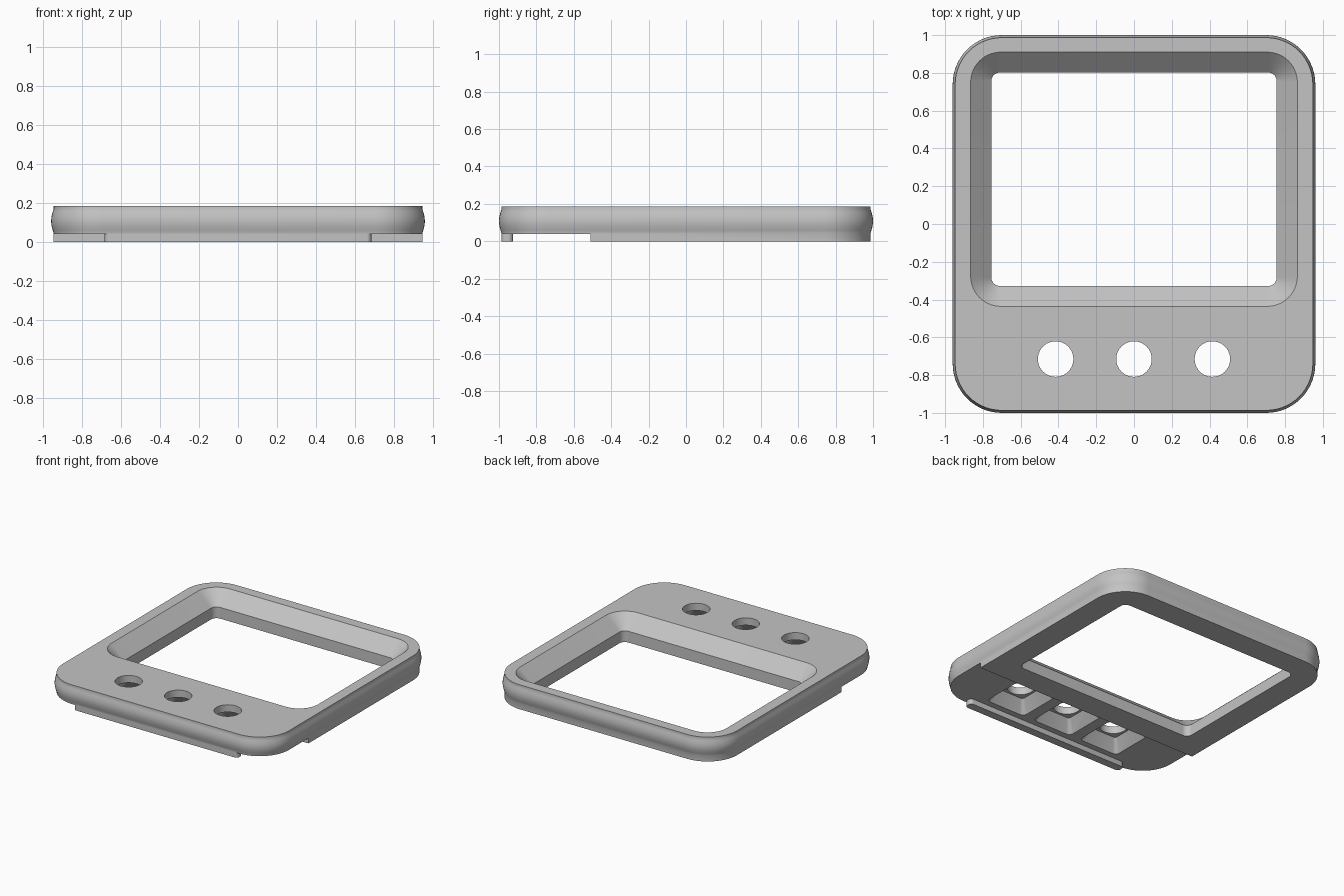
import bpy, bmesh, math

cube = bpy.data.objects.get("Cube")
if cube:
    bpy.data.objects.remove(cube, do_unlink=True)

grey = bpy.data.materials.new("plain grey")
grey.use_nodes = True
colour = (0.55, 0.55, 0.55, 1)
grey.diffuse_color = colour
grey.node_tree.nodes["Principled BSDF"].inputs["Base Color"].default_value = colour


def rounded_rect(cx, cy, half_x, half_y, radius, z, steps=14):
    """Counter-clockwise rounded rectangle at height z."""
    points = []
    for corner, (sx, sy) in enumerate([(1, 1), (-1, 1), (-1, -1), (1, -1)]):
        for i in range(steps + 1):
            a = math.pi / 2 * (corner + i / steps)
            points.append((cx + sx * (half_x - radius) + radius * math.cos(a),
                           cy + sy * (half_y - radius) + radius * math.sin(a), z))
    return points


def loft(name, rings, closed=False):
    """Skin a stack of rings; closed joins last to first, otherwise caps the ends."""
    bm = bmesh.new()
    loops = [[bm.verts.new(p) for p in ring] for ring in rings]
    pairs = list(zip(loops, loops[1:]))
    if closed:
        pairs.append((loops[-1], loops[0]))
    else:
        bm.faces.new(loops[0][::-1])
        bm.faces.new(loops[-1])
    for low, high in pairs:
        n = len(low)
        for i in range(n):
            j = (i + 1) % n
            bm.faces.new((low[i], low[j], high[j], high[i]))
    bmesh.ops.recalc_face_normals(bm, faces=bm.faces)
    mesh = bpy.data.meshes.new(name)
    bm.to_mesh(mesh)
    bm.free()
    mesh.materials.append(grey)
    obj = bpy.data.objects.new(name, mesh)
    bpy.context.collection.objects.link(obj)
    return obj


def activate(obj):
    bpy.ops.object.select_all(action='DESELECT')
    obj.select_set(True)
    bpy.context.view_layer.objects.active = obj


def cut(target, cutter):
    mod = target.modifiers.new("cut", 'BOOLEAN')
    mod.operation = 'DIFFERENCE'
    mod.solver = 'EXACT'
    mod.object = cutter
    activate(target)
    bpy.ops.object.modifier_apply(modifier=mod.name)
    bpy.data.objects.remove(cutter, do_unlink=True)


TOP, STEP = 0.185, 0.04

# Frame: bulging outer edge, then the bevelled window back down to the base
edge = [(0.013, 0), (0.013, 0.045)]
for k in range(1, 10):
    t = k / 10
    edge.append((0.013 * (1 - math.sin(math.pi * t)), 0.045 + 0.125 * t))
edge += [(0.013, 0.17), (0.013, TOP)]
rings = [rounded_rect(0, 0, 0.96 - d, 1 - d, 0.26 - d, z) for d, z in edge]
rings.append(rounded_rect(0, 0.237, 0.865, 0.673, 0.16, TOP))
rings.append(rounded_rect(0, 0.237, 0.755, 0.565, 0.045, 0.085))
rings.append(rounded_rect(0, 0.237, 0.755, 0.565, 0.045, 0))
frame = loft("bezel_frame", rings, closed=True)

# Underside step below the button area
cut(frame, loft("step_cutter", [rounded_rect(0, -1.01, 1.2, 0.5, 0.01, z, 1)
                                for z in (-0.1, STEP)]))

# Button holes with tapered pockets underneath
for x in (-0.415, 0, 0.415):
    cut(frame, loft("pocket_cutter", [
        rounded_rect(x, -0.715, 0.18, 0.18, 0.04, 0.02, 5),
        rounded_rect(x, -0.715, 0.165, 0.165, 0.035, STEP, 5),
        rounded_rect(x, -0.715, 0.11, 0.11, 0.02, 0.13, 5)]))
    cut(frame, loft("hole_cutter", [rounded_rect(x, -0.715, 0.094, 0.094, 0.0939, z, 10)
                                    for z in (0.1, 0.3)]))

# Rib along the front of the underside
rib = loft("front_rib", [rounded_rect(0, -0.956, 0.685, 0.031, 0.025, z, 6)
                         for z in (0, 0.05)])

for obj in (frame, rib):
    activate(obj)
    bpy.ops.object.shade_smooth_by_angle(angle=math.radians(30))
